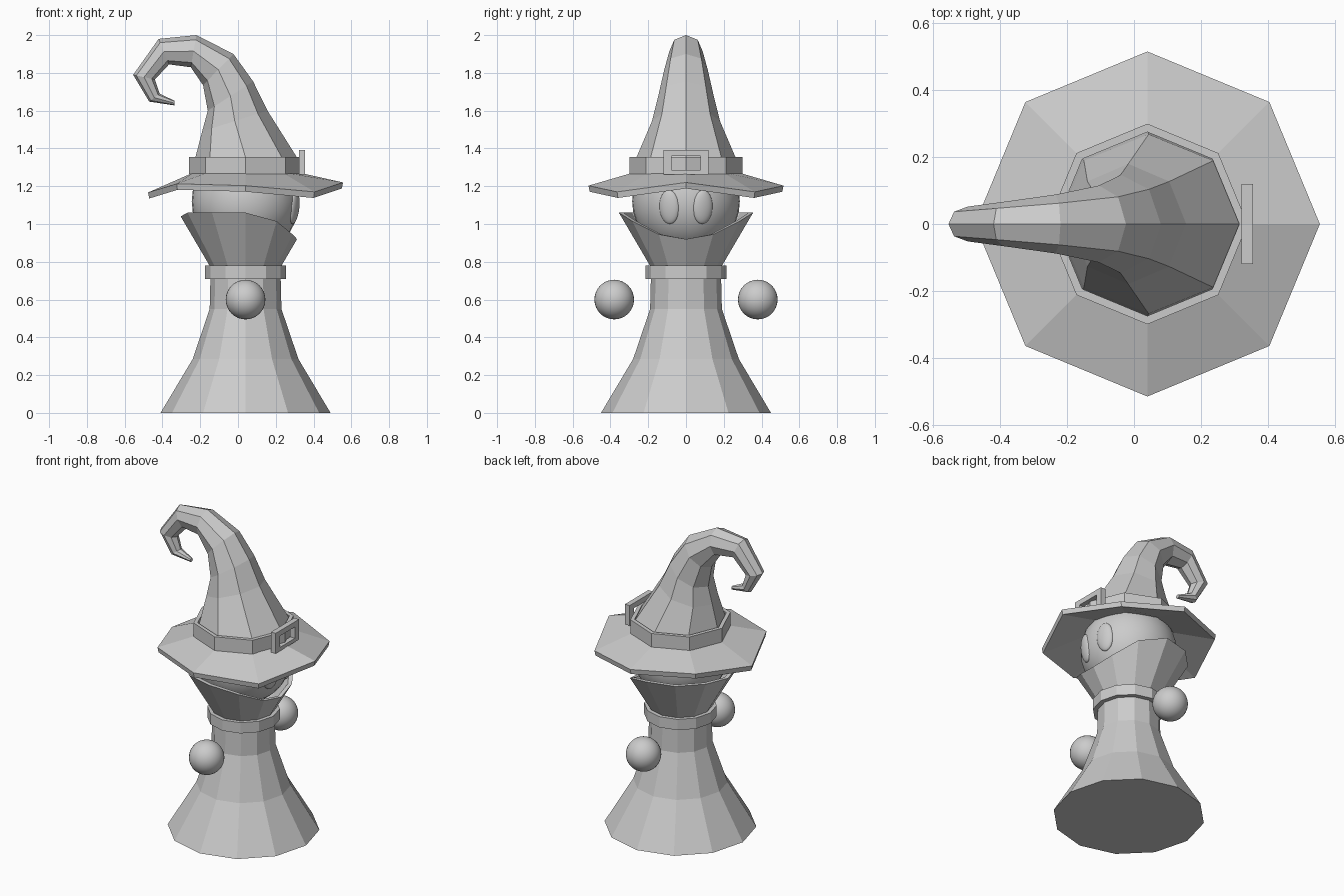
import bpy, bmesh
from math import sin, cos, tau, sqrt, atan2
from mathutils import Vector

if "Cube" in bpy.data.objects:
    bpy.data.objects.remove(bpy.data.objects["Cube"])

CX = 0.04  # axis of the body


def loft(name, rings, closed=False):
    """Skin a list of point rings; closed joins last ring to first, else ends are capped."""
    bm = bmesh.new()
    vs = [[bm.verts.new(p) for p in r] for r in rings]
    n = len(vs[0])
    pairs = list(zip(vs, vs[1:])) + ([(vs[-1], vs[0])] if closed else [])
    for a, b in pairs:
        for i in range(n):
            j = (i + 1) % n
            bm.faces.new((a[i], a[j], b[j], b[i]))
    if not closed:
        bm.faces.new(vs[0])
        bm.faces.new(vs[-1])
    bmesh.ops.recalc_face_normals(bm, faces=bm.faces)
    me = bpy.data.meshes.new(name)
    bm.to_mesh(me)
    bm.free()
    ob = bpy.data.objects.new(name, me)
    bpy.context.collection.objects.link(ob)
    return ob


def ring(r, z, n):
    """Horizontal ring; z may be one height or a height per vertex, r likewise."""
    zs = z if isinstance(z, list) else [z] * n
    rs = r if isinstance(r, list) else [r] * n
    return [(CX + rs[i] * cos(tau * i / n), rs[i] * sin(tau * i / n), zs[i]) for i in range(n)]


def ball(name, loc, scale, rot=(0, 0, 0), seg=32):
    bpy.ops.mesh.primitive_uv_sphere_add(segments=seg, ring_count=seg // 2, radius=1,
                                         location=loc, rotation=rot)
    ob = bpy.context.object
    ob.name = name
    ob.scale = scale
    bpy.ops.object.shade_smooth()
    return ob


# robe and neck ring
loft("robe", [ring(r, z, 12) for r, z in
              [(0.45, 0), (0.28, 0.285), (0.19, 0.55), (0.185, 0.75)]])
loft("neck_ring", [ring(r, z, 12) for r, z in
                   [(0.17, 0.71), (0.215, 0.71), (0.215, 0.78), (0.17, 0.78)]], closed=True)

# collar, dipping at the face
half = [0.92, 0.945, 1.015, 1.06, 1.06, 1.06, 1.04]
tops = half + half[-2:0:-1]
radii = [0.19 + (z - 0.78) * 0.59 for z in tops]
loft("collar", [ring(0.185, 0.77, 12), ring(radii, tops, 12),
                ring([r - 0.025 for r in radii], tops, 12), ring(0.16, 0.77, 12)], closed=True)

# head, eyes and floating hands
HEAD = Vector((CX, 0, 1.12))
ball("head", HEAD, (0.285,) * 3)
for side, tag in ((-1, "right"), (1, "left")):
    y = 0.088 * side
    d = sqrt(0.28 ** 2 - y * y)
    ball("eye_" + tag, (CX + d - 0.01, y, 1.09), (0.025, 0.055, 0.09),
         (0, 0.1, atan2(y, d)), 24)
    ball("hand_" + tag, (CX, 0.38 * side, 0.6), (0.105,) * 3)

# wavy hat brim
wave = [1.22, 1.17, 1.203, 1.213, 1.167, 1.213, 1.203, 1.17]
loft("hat_brim", [ring(0.27, 1.275, 8), ring(0.516, wave, 8),
                  ring(0.51, [z - 0.032 for z in wave], 8), ring(0.265, 1.24, 8)], closed=True)

# hat band
loft("hat_band", [ring(r, z, 8) for r, z in
                  [(0.275, 1.265), (0.3, 1.265), (0.3, 1.355), (0.275, 1.355)]], closed=True)

# curled crown: outer point, inner point (x, z) and half width of every ring
crown = [((0.32, 1.265), (-0.24, 1.265), 0.28),
         ((0.317, 1.345), (-0.23, 1.335), 0.268),
         ((0.156, 1.60), (-0.19, 1.49), 0.18),
         ((0.08, 1.755), (-0.16, 1.60), 0.147),
         ((-0.024, 1.90), (-0.185, 1.735), 0.115),
         ((-0.22, 2.0), (-0.25, 1.83), 0.088),
         ((-0.42, 1.98), (-0.365, 1.845), 0.066),
         ((-0.555, 1.79), (-0.44, 1.765), 0.052),
         ((-0.47, 1.648), (-0.415, 1.69), 0.036),
         ((-0.337, 1.628), (-0.335, 1.652), 0.014)]
rings = []
for (ox, oz), (ix, iz), w in crown:
    c, u = Vector(((ox + ix) / 2, 0, (oz + iz) / 2)), Vector(((ox - ix) / 2, 0, (oz - iz) / 2))
    rings.append([c + u * cos(tau * k / 8) + Vector((0, w, 0)) * sin(tau * k / 8)
                  for k in range(8)])
loft("hat_crown", rings)


# buckle frame
def rect(x, hy, hz, zc=1.327):
    return [(x, a * hy, zc + b * hz) for a, b in ((-1, -1), (1, -1), (1, 1), (-1, 1))]


loft("buckle", [rect(0.322, 0.12, 0.066), rect(0.356, 0.12, 0.066),
                rect(0.356, 0.078, 0.037, 1.322), rect(0.322, 0.078, 0.037, 1.322)], closed=True)
